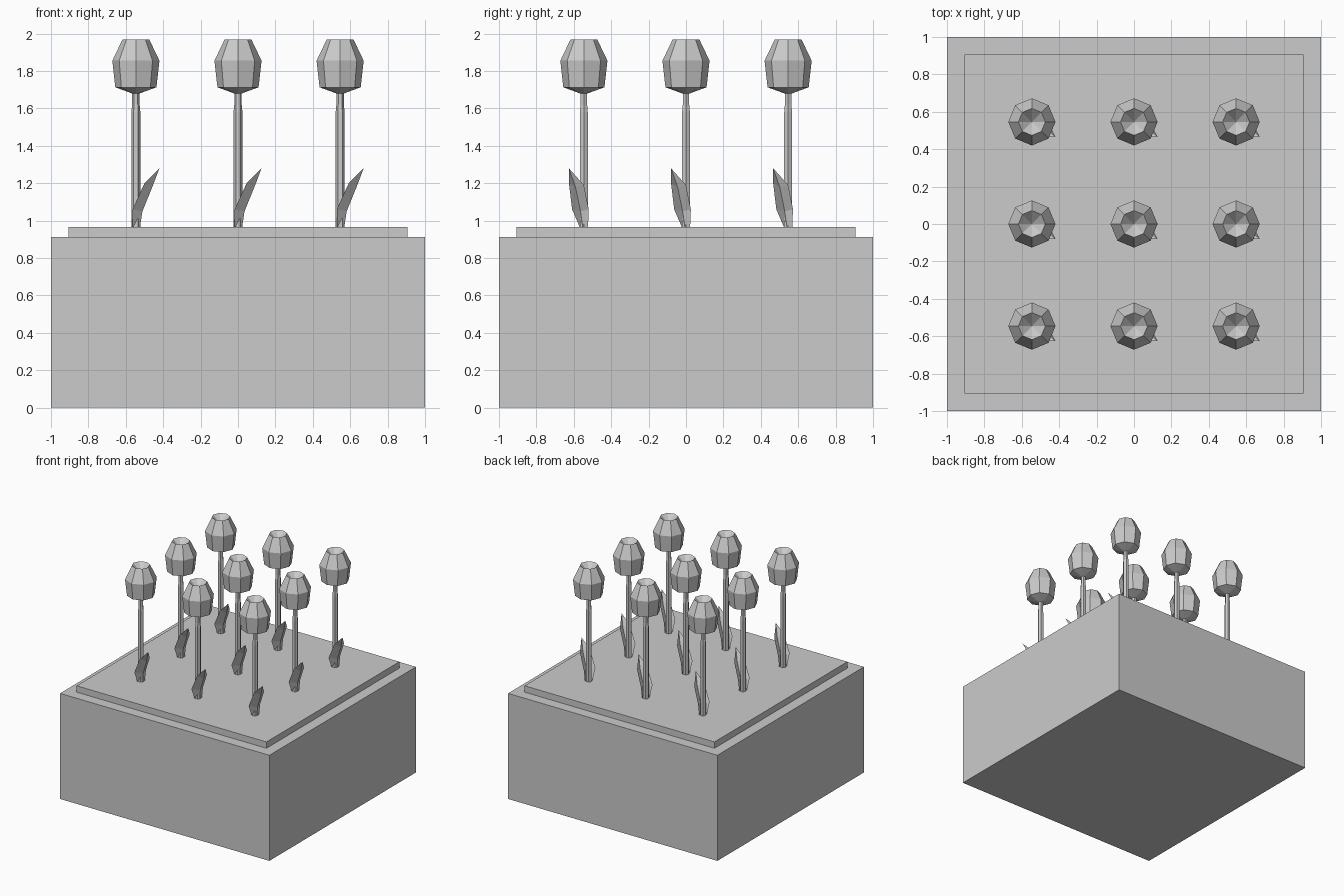
import bpy
import bmesh
import math

if "Cube" in bpy.data.objects:
    bpy.data.objects.remove(bpy.data.objects["Cube"])


def make_object(name, mesh, loc=(0, 0, 0)):
    ob = bpy.data.objects.new(name, mesh)
    ob.location = loc
    bpy.context.collection.objects.link(ob)
    return ob


def box(name, width, z0, z1):
    bpy.ops.mesh.primitive_cube_add(size=1, location=(0, 0, (z0 + z1) / 2))
    ob = bpy.context.object
    ob.name = name
    ob.scale = (width, width, z1 - z0)


def lathe(name, profile, sides):
    """Revolve (radius, z) points; radius 0 makes a pole."""
    bm = bmesh.new()
    rings = []
    for r, z in profile:
        count = sides if r > 0 else 1
        rings.append([bm.verts.new((r * math.cos(2 * math.pi * i / sides),
                                    r * math.sin(2 * math.pi * i / sides), z))
                      for i in range(count)])
    for a, b in zip(rings, rings[1:]):
        for i in range(sides):
            j = (i + 1) % sides
            if len(a) == 1:
                bm.faces.new((a[0], b[j], b[i]))
            elif len(b) == 1:
                bm.faces.new((a[i], a[j], b[0]))
            else:
                bm.faces.new((a[i], a[j], b[j], b[i]))
    me = bpy.data.meshes.new(name)
    bm.to_mesh(me)
    bm.free()
    return me


def leaf_mesh():
    """Folded leaf: rows of left edge, midrib, right edge, then the tip."""
    rows = [
        [(-0.018, -0.022, 0.965), (0.022, -0.006, 0.965), (0.022, 0.022, 0.965)],
        [(-0.018, -0.063, 1.06), (0.035, -0.018, 1.05), (0.03, 0.026, 1.06)],
        [(0.046, -0.080, 1.20), (0.088, -0.045, 1.18), (0.085, 0.0, 1.19)],
    ]
    bm = bmesh.new()
    vs = [[bm.verts.new(p) for p in row] for row in rows]
    tip = bm.verts.new((0.126, -0.08, 1.28))
    for a, b in zip(vs, vs[1:]):
        for i in range(2):
            bm.faces.new((a[i], a[i + 1], b[i + 1], b[i]))
    for i in range(2):
        bm.faces.new((vs[2][i], vs[2][i + 1], tip))
    me = bpy.data.meshes.new("leaf")
    bm.to_mesh(me)
    bm.free()
    return me


# Planter block and soil slab
box("planter_block", 2.0, 0, 0.912)
box("soil_slab", 1.814, 0.912, 0.967)

# Shared flower part meshes
bloom = lathe("bloom", [(0, 1.68), (0.02, 1.68), (0.11, 1.713), (0.126, 1.855),
                        (0.072, 1.968), (0, 1.90)], 8)
stem = lathe("stem", [(0, 0.96), (0.024, 0.96), (0.024, 1.58), (0.02, 1.62),
                      (0.02, 1.69), (0, 1.69)], 6)
leaf = leaf_mesh()

# Three by three grid of flowers
for x in (-0.546, 0, 0.546):
    for y in (-0.546, 0, 0.546):
        for name, me in (("bloom", bloom), ("stem", stem), ("leaf", leaf)):
            make_object(name, me, (x, y, 0))
